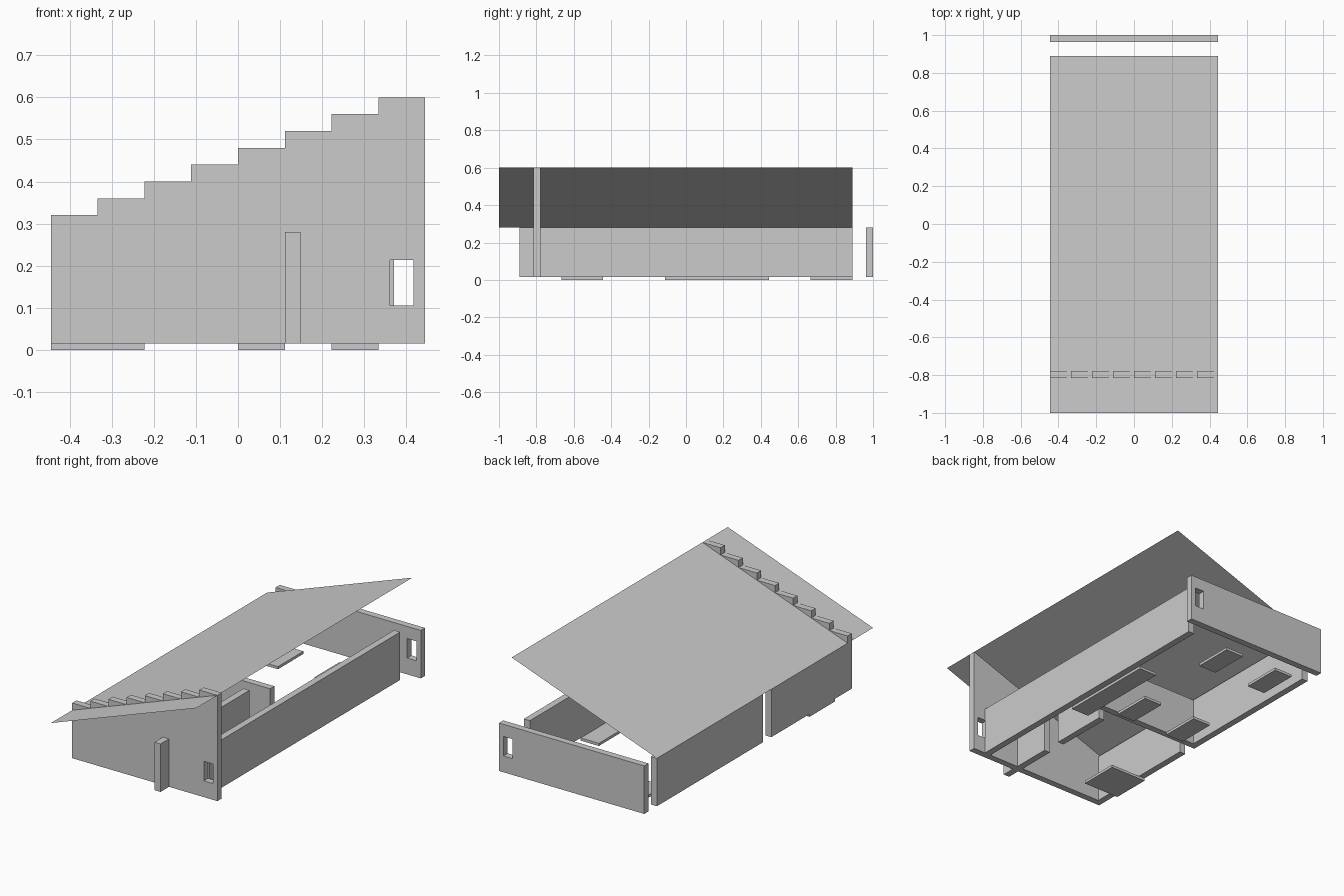
import bpy, bmesh

if "Cube" in bpy.data.objects:
    bpy.data.objects.remove(bpy.data.objects["Cube"])

C = 1 / 9          # layout grid cell
T = C / 3          # wall thickness
Z0 = 0.0148        # top of floor plates, underside of walls
Z1 = 0.28          # wall top


def mesh_object(name, bm):
    bmesh.ops.recalc_face_normals(bm, faces=bm.faces)
    me = bpy.data.meshes.new(name)
    bm.to_mesh(me)
    bm.free()
    ob = bpy.data.objects.new(name, me)
    bpy.context.collection.objects.link(ob)
    return ob


def box(name, x0, x1, y0, y1, z0=Z0, z1=Z1):
    bm = bmesh.new()
    bmesh.ops.create_cube(bm, size=1)
    for v in bm.verts:
        v.co = (x1 if v.co.x > 0 else x0,
                y1 if v.co.y > 0 else y0,
                z1 if v.co.z > 0 else z0)
    return mesh_object(name, bm)


def wall_prism(name, profile, y0, y1):
    """Extrude an x/z outline along y."""
    bm = bmesh.new()
    face = bm.faces.new([bm.verts.new((x, y0, z)) for x, z in profile])
    ext = bmesh.ops.extrude_face_region(bm, geom=[face])
    verts = [g for g in ext["geom"] if isinstance(g, bmesh.types.BMVert)]
    bmesh.ops.translate(bm, verts=verts, vec=(0, y1 - y0, 0))
    return mesh_object(name, bm)


def cut_window(wall, y):
    cutter = box(wall.name + "_window_cutter", 3.25 * C, 3.75 * C,
                 y - 0.1, y + 0.1, 0.105, 0.213)
    cutter.hide_render = True
    cutter.hide_set(True)
    mod = wall.modifiers.new("window", 'BOOLEAN')
    mod.operation = 'DIFFERENCE'
    mod.solver = 'EXACT'
    mod.object = cutter


# Front gable wall with eight steps climbing along its top
profile = [(4 * C, Z0), (-4 * C, Z0)]
for i in range(8):
    z = 0.32 + 0.04 * i
    profile += [((i - 4) * C, z), ((i - 3) * C, z)]
gable = wall_prism("front_gable_wall", profile, -7 * C - T, -7 * C)
cut_window(gable, -7 * C)

# Back wall
back = box("back_wall", -4 * C, 4 * C, 1 - T, 1)
cut_window(back, 1)

# Long side walls, the left one split by a doorway
box("right_wall", 3 * C, 3 * C + T, -7 * C, 8 * C)
box("left_wall_back", -4 * C, -4 * C + T, 0, 8 * C)
box("left_wall_front", -4 * C, -4 * C + T, -7 * C, -C)

# Interior partitions and the front fin
box("cross_partition", -4 * C, 2 * C, -T, 0)
box("inner_partition", C, C + T, -4 * C, -C)
box("fin_outside", C, C + T, -8 * C, -7 * C - T)
box("fin_inside", C, C + T, -7 * C, -5 * C)

# Floor plates, in grid cells (x0, x1, y0, y1)
plates = [(2, 3, -1, 4), (0, 1, 0, 2), (0, 1, 6, 8),
          (-3, -2, 6, 8), (-3, -2, 0, 2), (-4, -2, -6, -4)]
for i, p in enumerate(plates):
    box(f"floor_plate_{i + 1}", *[c * C for c in p], 0, Z0)

# Sloping sheet roof
bm = bmesh.new()
bm.faces.new([bm.verts.new(co) for co in (
    (-4 * C, -1, 0.28), (4 * C, -1, 0.6),
    (4 * C, 8 * C, 0.6), (-4 * C, 8 * C, 0.28))])
mesh_object("roof", bm)
